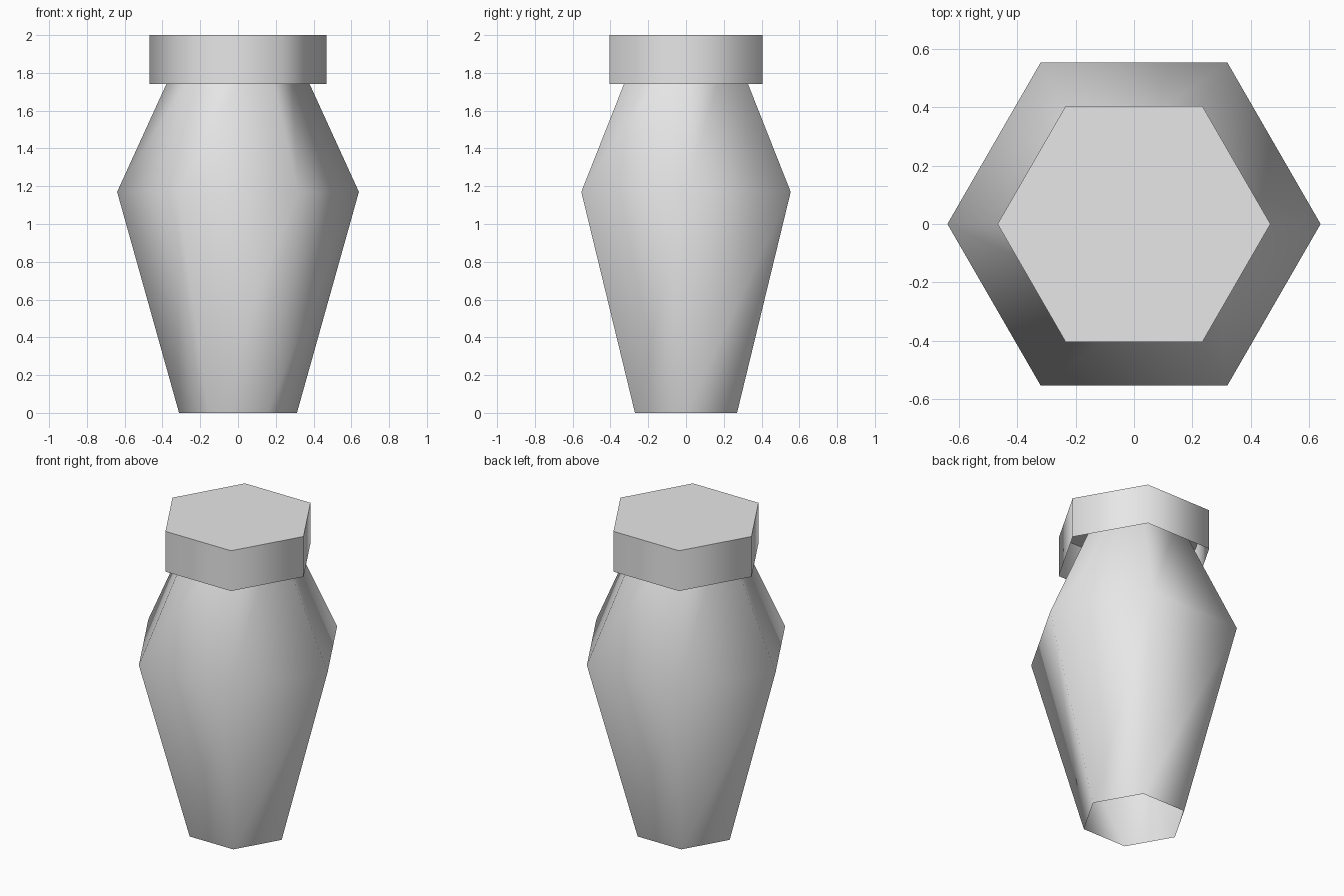
import bpy
import bmesh
from math import cos, sin, pi, radians

SIDES = 6

cube = bpy.data.objects.get("Cube")
if cube:
    bpy.data.objects.remove(cube, do_unlink=True)

# Single plain grey material
grey = bpy.data.materials.new("plain_grey")
grey.use_nodes = True
colour = (0.8, 0.8, 0.8, 1)
grey.diffuse_color = colour
grey.node_tree.nodes["Principled BSDF"].inputs["Base Color"].default_value = colour


def hex_shell(name, profile, close_top):
    """Stack hexagonal rings of (radius, height) into an open shell."""
    bm = bmesh.new()
    rings = []
    for radius, z in profile:
        rings.append([bm.verts.new((radius * cos(2 * pi * i / SIDES),
                                    radius * sin(2 * pi * i / SIDES), z))
                      for i in range(SIDES)])
    for low, high in zip(rings, rings[1:]):
        for i in range(SIDES):
            j = (i + 1) % SIDES
            bm.faces.new((low[i], low[j], high[j], high[i]))
    if close_top:
        bm.faces.new(rings[-1])
    mesh = bpy.data.meshes.new(name)
    bm.to_mesh(mesh)
    bm.free()
    mesh.materials.append(grey)
    obj = bpy.data.objects.new(name, mesh)
    bpy.context.collection.objects.link(obj)
    # Smooth around the sides, crisp around the flat lid
    bpy.ops.object.select_all(action="DESELECT")
    obj.select_set(True)
    bpy.context.view_layer.objects.active = obj
    bpy.ops.object.shade_smooth_by_angle(angle=radians(75))
    return obj


# Tapered body, open at the base, its neck running up inside the cap
hex_shell("body", [(0.312, 0), (0.64, 1.17), (0.27, 1.98)], close_top=False)

# Hollow cap with a flat lid
hex_shell("cap", [(0.468, 1.74), (0.468, 2)], close_top=True)
